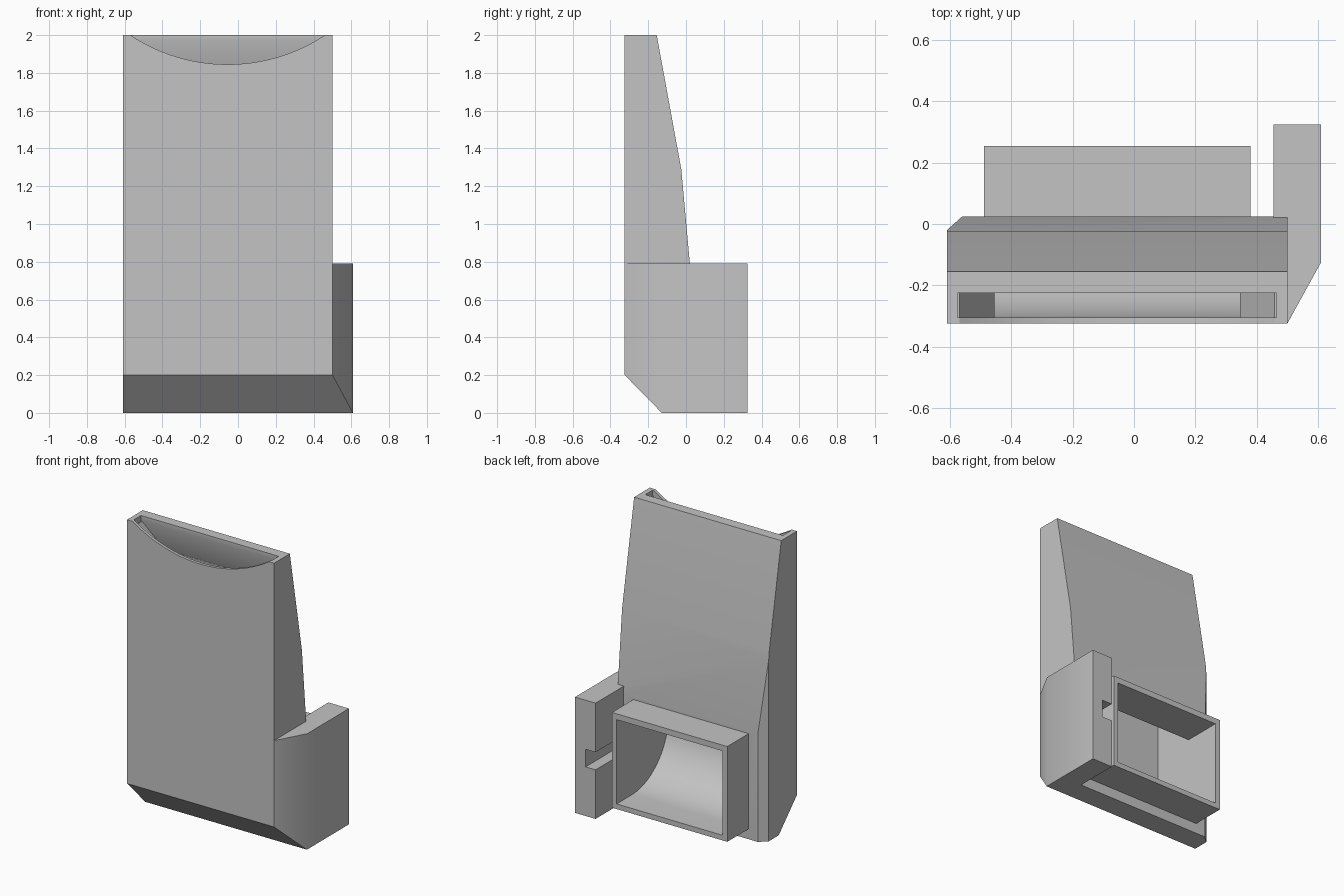
import bpy, bmesh, math
from mathutils import Vector

if "Cube" in bpy.data.objects:
    bpy.data.objects.remove(bpy.data.objects["Cube"])

grey = bpy.data.materials.new("plain grey")
colour = (0.55, 0.55, 0.55, 1)
grey.diffuse_color = colour
grey.use_nodes = True
grey.node_tree.nodes["Principled BSDF"].inputs["Base Color"].default_value = colour


def add_object(name, bm):
    bmesh.ops.recalc_face_normals(bm, faces=bm.faces)
    mesh = bpy.data.meshes.new(name)
    bm.to_mesh(mesh)
    bm.free()
    mesh.materials.append(grey)
    obj = bpy.data.objects.new(name, mesh)
    bpy.context.collection.objects.link(obj)
    return obj


def prism(name, profile, axis, low, high):
    """Extrude a 2D profile along one axis; the profile uses the other two in order."""
    bm = bmesh.new()
    verts = []
    for a, b in profile:
        co = [a, b]
        co.insert("xyz".index(axis), low)
        verts.append(bm.verts.new(co))
    face = bm.faces.new(verts)
    moved = bmesh.ops.extrude_face_region(bm, geom=[face])["geom"]
    shift = Vector([high - low if c == axis else 0 for c in "xyz"])
    bmesh.ops.translate(bm, vec=shift, verts=[v for v in moved if isinstance(v, bmesh.types.BMVert)])
    return add_object(name, bm)


def rect(a0, a1, b0, b1):
    return [(a0, b0), (a1, b0), (a1, b1), (a0, b1)]


def box(name, x, y, z):
    return prism(name, rect(*x, *y), "z", *z)


def hull(name, sections):
    """Convex solid through rectangles given as (x range, y range, z)."""
    bm = bmesh.new()
    for x, y, z in sections:
        for a, b in rect(*x, *y):
            bm.verts.new((a, b, z))
    bmesh.ops.convex_hull(bm, input=bm.verts)
    return add_object(name, bm)


def combine(target, tool, operation):
    mod = target.modifiers.new(operation, "BOOLEAN")
    mod.operation, mod.solver, mod.object = operation, "EXACT", tool
    bpy.context.view_layer.objects.active = target
    bpy.ops.object.modifier_apply(modifier=mod.name)
    bpy.data.objects.remove(tool)


FRONT = -0.325
BACK = 0.025

# Tall shell with a tapering back
shell = [(FRONT, 0), (BACK, 0), (BACK, 0.74), (-0.025, 1.29), (-0.155, 2), (FRONT, 2)]
housing = prism("housing", shell, "x", -0.61, 0.5)

# Side rail, reaching behind the shell
rail = [(0.5, FRONT), (0.61, -0.125), (0.61, 0.325), (0.455, 0.325), (0.455, -0.1), (0.5, -0.1)]
combine(housing, prism("side_rail", rail, "z", 0, 0.79), "UNION")

# Outlet box on the back
combine(housing, box("outlet_box", (-0.49, 0.38), (-0.05, 0.255), (0.07, 0.72)), "UNION")

# Bevel along the lower front and on the rear corner
combine(housing, prism("front_bevel", [(-0.425, 0.3026), (-0.425, -0.1), (-0.03, -0.1)],
                       "x", -1, 1), "DIFFERENCE")
combine(housing, prism("corner_bevel", [(-0.66, -0.065), (-0.51, 0.07), (-0.66, 0.07)],
                       "z", -0.1, 2.1), "DIFFERENCE")

# Inner duct with a curved elbow leading to the outlet
IN_FRONT = -0.305
radius = 0.395
elbow = [(IN_FRONT + radius * (1 - math.cos(t)), 0.5 - radius * math.sin(t))
         for t in (math.pi / 2 * i / 20 for i in range(21))]
duct = [(IN_FRONT, 1.775)] + elbow + [(0.3, 0.105), (0.3, 0.68), (-0.01, 0.68),
                                      (-0.015, 0.8), (-0.06, 1.29), (-0.147, 1.775)]
combine(housing, prism("duct", duct, "x", -0.455, 0.345), "DIFFERENCE")

# Funnel and mouth at the top
combine(housing, hull("funnel", [((-0.575, 0.465), (IN_FRONT, -0.225), 1.97),
                                 ((-0.455, 0.345), (IN_FRONT, -0.145), 1.77)]), "DIFFERENCE")
combine(housing, box("mouth", (-0.575, 0.465), (IN_FRONT, -0.225), (1.96, 2.1)), "DIFFERENCE")

# Curved finger scoop in the front wall
scoop = [(-0.055 + 0.933 * math.cos(t), 2.778 + 0.933 * math.sin(t))
         for t in (math.tau * i / 128 for i in range(128))]
combine(housing, prism("scoop", scoop, "y", -0.4, -0.29), "DIFFERENCE")

# Groove along the inner face of the rail
combine(housing, box("groove", (0.4, 0.53), (BACK, 0.4), (0.335, 0.455)), "DIFFERENCE")

bpy.ops.object.select_all(action="DESELECT")
housing.select_set(True)
bpy.context.view_layer.objects.active = housing
bpy.ops.object.shade_smooth_by_angle(angle=math.radians(30))
